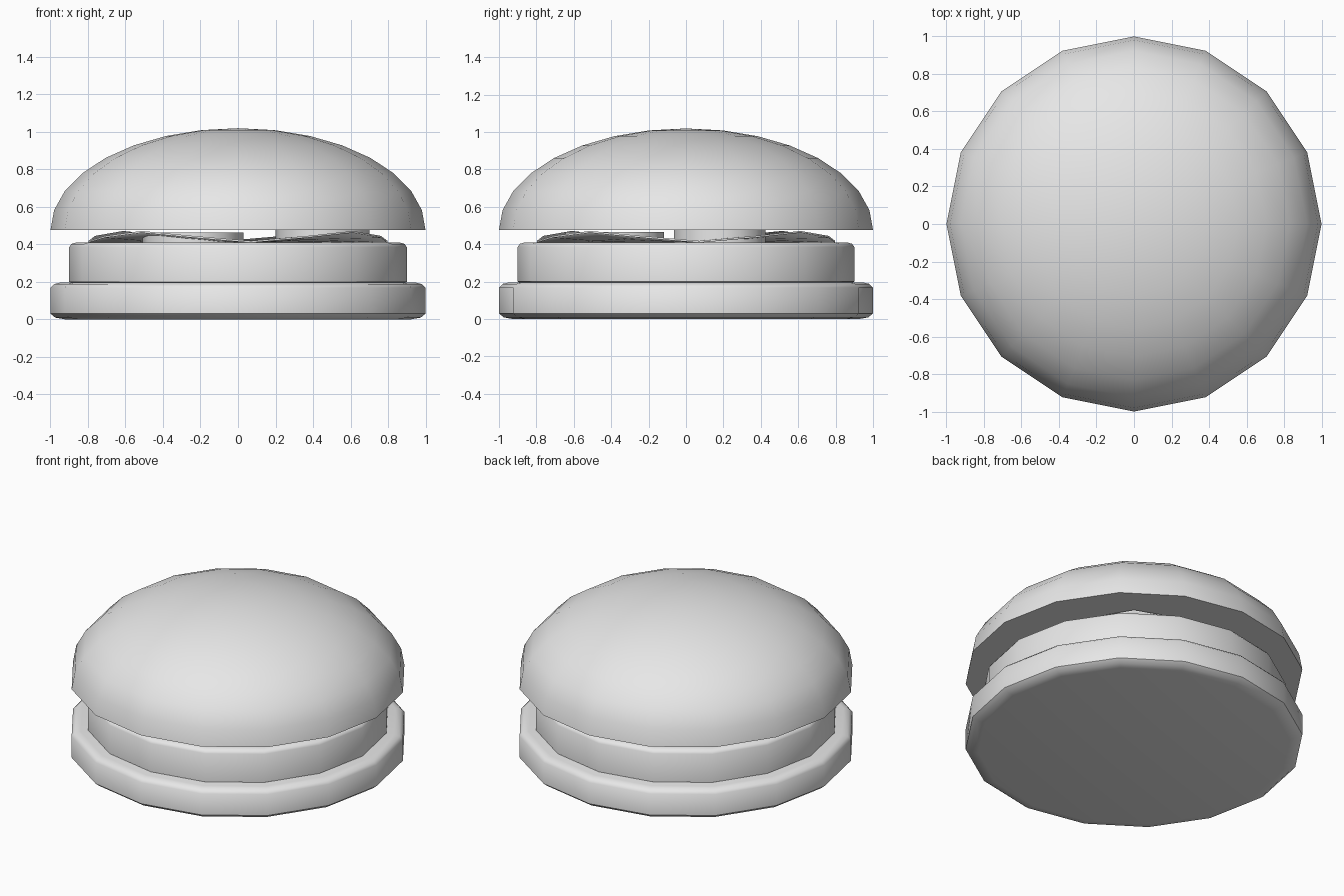
import bpy, bmesh, math
from math import sin, cos, radians, pi

if "Cube" in bpy.data.objects:
    bpy.data.objects.remove(bpy.data.objects["Cube"])

grey = bpy.data.materials.new("light grey")
grey.diffuse_color = (0.8, 0.8, 0.8, 1)
grey.use_nodes = True
grey.node_tree.nodes["Principled BSDF"].inputs["Base Color"].default_value = grey.diffuse_color


def finish(name, bm, angle=45):
    bmesh.ops.recalc_face_normals(bm, faces=bm.faces)
    me = bpy.data.meshes.new(name)
    bm.to_mesh(me)
    bm.free()
    ob = bpy.data.objects.new(name, me)
    bpy.context.collection.objects.link(ob)
    me.materials.append(grey)
    bpy.ops.object.select_all(action='DESELECT')
    ob.select_set(True)
    bpy.context.view_layer.objects.active = ob
    bpy.ops.object.shade_smooth_by_angle(angle=radians(angle))
    return ob


def lathe(name, profile, sides=16, centre=(0, 0), angle=45):
    """Closed solid from (radius, z) rings listed bottom to top."""
    bm = bmesh.new()
    rings = []
    for r, z in profile:
        n = sides if r > 0 else 1
        rings.append([bm.verts.new((centre[0] + r * cos(2 * pi * i / sides),
                                    centre[1] + r * sin(2 * pi * i / sides), z))
                      for i in range(n)])
    bm.faces.new(rings[0][::-1])
    for a, b in zip(rings, rings[1:]):
        for i in range(sides):
            j = (i + 1) % sides
            if len(b) == 1:
                bm.faces.new((a[i], a[j], b[0]))
            else:
                bm.faces.new((a[i], a[j], b[j], b[i]))
    if len(rings[-1]) > 1:
        bm.faces.new(rings[-1])
    return finish(name, bm, angle)


# Bottom bun and patty: discs with rounded rims
lathe("bottom_bun", [(0.925, 0), (0.975, 0.009), (1, 0.03), (1, 0.168),
                     (0.98, 0.188), (0.945, 0.196)])
lathe("patty", [(0.87, 0.187), (0.9, 0.2), (0.9, 0.385), (0.888, 0.402), (0.86, 0.41)])

# Top bun: squashed half sphere, closed flat underneath
lathe("top_bun", [(cos(k * pi / 16) if k < 8 else 0, 0.476 + 0.543 * sin(k * pi / 16))
                  for k in range(9)])

# Tomato slices
lathe("tomato_slice_right", [(0.25, 0.405), (0.25, 0.479)], 14, (0.45, 0.18), 30)
lathe("tomato_slice_left", [(0.27, 0.405), (0.27, 0.464)], 14, (-0.24, -0.38), 30)

# Lettuce: thin leaf with four raised waves along its rim
bm = bmesh.new()
rings = []
for r, lift in ((0.3, 0.0), (0.55, 0.35), (0.8, 1.0)):
    ring = []
    for i in range(16):
        a = radians(50 + 22.5 * i)
        wave = 0.5 + 0.5 * cos(4 * (a - radians(50)))
        ring.append(bm.verts.new((r * cos(a), r * sin(a), 0.413 + 0.053 * lift * wave)))
    rings.append(ring)
bm.faces.new(rings[0])
for a, b in zip(rings, rings[1:]):
    for i in range(16):
        j = (i + 1) % 16
        bm.faces.new((a[i], a[j], b[j], b[i]))
leaf = finish("lettuce", bm, 30)
mod = leaf.modifiers.new("thickness", 'SOLIDIFY')
mod.thickness = 0.01
mod.offset = 0
